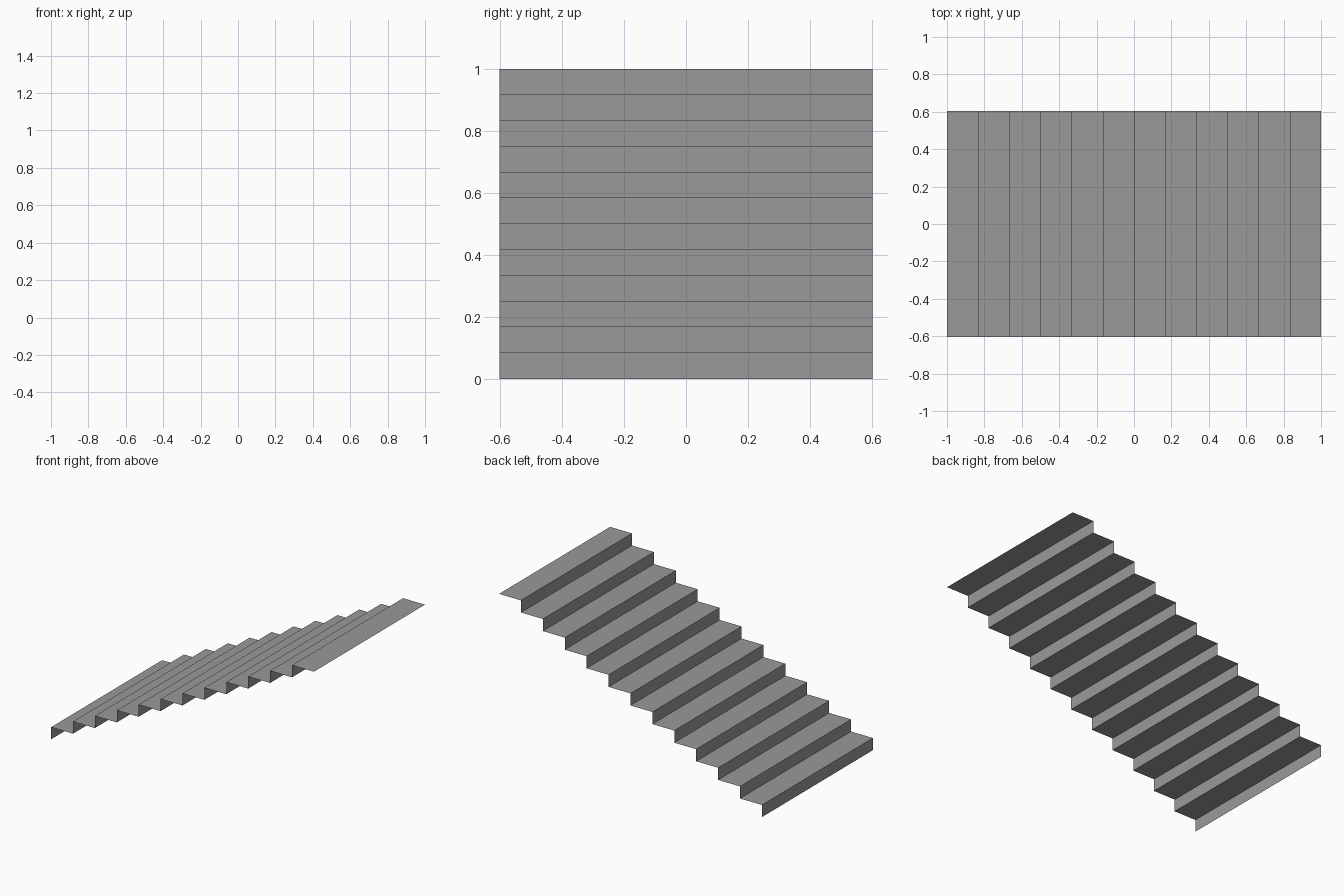
import bpy

if "Cube" in bpy.data.objects:
    bpy.data.objects.remove(bpy.data.objects["Cube"])

STEPS = 12
RUN, RISE, HALF_WIDTH = 2 / STEPS, 1 / STEPS, 0.603

# Zigzag side profile: each step is a riser followed by a tread
profile = [(-1.0, 0.0)]
for i in range(STEPS):
    x, z = -1 + i * RUN, (i + 1) * RISE
    profile += [(x, z), (x + RUN, z)]

# Sweep the profile across the stair width as an open sheet
n = len(profile)
verts = [(x, y, z) for y in (-HALF_WIDTH, HALF_WIDTH) for x, z in profile]
faces = [(i, i + 1, n + i + 1, n + i) for i in range(n - 1)]

mesh = bpy.data.meshes.new("stair_flight")
mesh.from_pydata(verts, [], faces)
mesh.update()
stairs = bpy.data.objects.new("stair_flight", mesh)
bpy.context.collection.objects.link(stairs)

# Darker grey finish
grey = bpy.data.materials.new("dark_grey")
grey.diffuse_color = (0.32, 0.32, 0.32, 1)
grey.use_nodes = True
grey.node_tree.nodes["Principled BSDF"].inputs["Base Color"].default_value = grey.diffuse_color
mesh.materials.append(grey)
